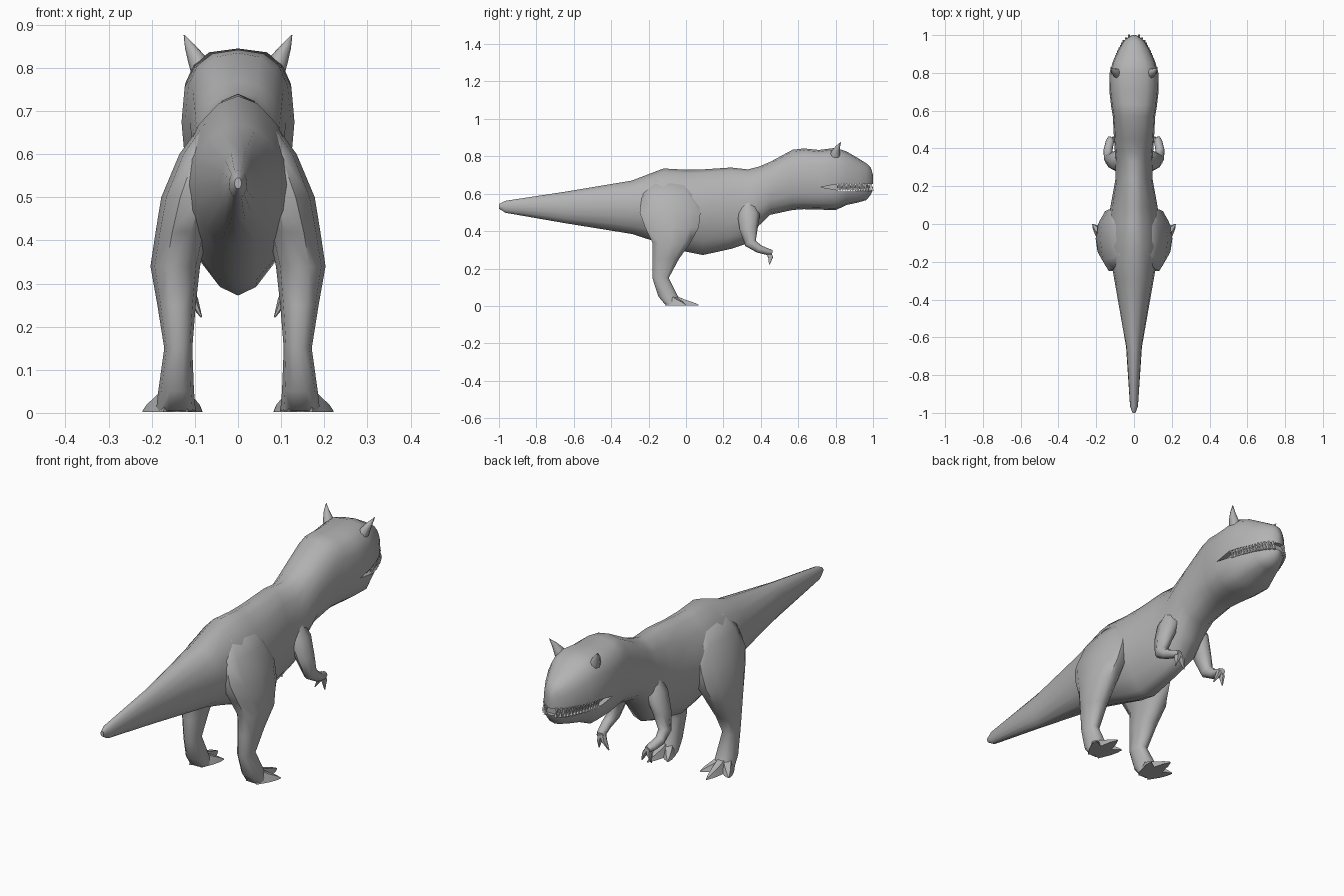
import bpy, bmesh, math
from mathutils import Vector

if "Cube" in bpy.data.objects:
    bpy.data.objects.remove(bpy.data.objects["Cube"])


def material(name, v):
    m = bpy.data.materials.new(name)
    m.diffuse_color = (v, v, v, 1)
    m.use_nodes = True
    m.node_tree.nodes["Principled BSDF"].inputs["Base Color"].default_value = m.diffuse_color
    return m


GREY = material("grey_skin", 0.45)
WHITE = material("tooth_white", 0.9)


def make(name, bm, mat=GREY, smooth=55, mirror=False):
    bmesh.ops.recalc_face_normals(bm, faces=bm.faces)
    me = bpy.data.meshes.new(name)
    bm.to_mesh(me)
    bm.free()
    ob = bpy.data.objects.new(name, me)
    bpy.context.collection.objects.link(ob)
    me.materials.append(mat)
    bpy.context.view_layer.objects.active = ob
    ob.select_set(True)
    if smooth:
        bpy.ops.object.shade_smooth_by_angle(angle=math.radians(smooth))
    ob.select_set(False)
    if mirror:
        ob.modifiers.new("mirror", 'MIRROR').use_mirror_merge = False
    return ob


def skin(bm, rings):
    """Bridge closed rings of points and cap both ends."""
    vs = [[bm.verts.new(p) for p in r] for r in rings]
    n = len(vs[0])
    for a, b in zip(vs, vs[1:]):
        for i in range(n):
            j = (i + 1) % n
            bm.faces.new((a[i], a[j], b[j], b[i]))
    bm.faces.new(vs[0])
    bm.faces.new(vs[-1])


def oval(n, power):
    """Unit superellipse points."""
    pts = []
    for i in range(n):
        a = 2 * math.pi * i / n
        c, s = math.cos(a), math.sin(a)
        pts.append((math.copysign(abs(c) ** (2 / power), c),
                    math.copysign(abs(s) ** (2 / power), s)))
    return pts


def tube(bm, path, n=8):
    """Sweep an oval along points (x, y, z, side radius, other radius)."""
    rings = []
    for k, (x, y, z, ra, rb) in enumerate(path):
        a, b = path[max(k - 1, 0)], path[min(k + 1, len(path) - 1)]
        d = (Vector(b[:3]) - Vector(a[:3])).normalized()
        side = Vector((1, 0, 0))
        side = (side - d * side.dot(d)).normalized()
        up = d.cross(side)
        rings.append([Vector((x, y, z)) + side * u * ra + up * v * rb for u, v in oval(n, 2)])
    skin(bm, rings)


# Tail, trunk, neck and head: y, top, bottom, half width, squareness
BODY = [(-1.0, .545, .52, .008, 2), (-.965, .562, .498, .021, 2), (-.65, .61, .443, .042, 2),
        (-.29, .67, .385, .105, 2), (-.12, .735, .33, .135, 1.75), (0, .728, .29, .135, 1.7),
        (.09, .73, .272, .125, 1.75), (.24, .74, .305, .098, 2), (.33, .73, .335, .098, 2.1),
        (.39, .745, .43, .102, 2.2), (.45, .77, .487, .106, 2.3), (.57, .835, .513, .112, 2.5),
        (.63, .842, .517, .122, 2.7), (.71, .834, .515, .131, 2.8), (.80, .845, .512, .129, 2.9),
        (.86, .825, .54, .112, 2.7), (.92, .79, .553, .085, 2.5), (.965, .762, .566, .058, 2.5),
        (.988, .74, .595, .032, 2.4), (1.0, .70, .62, .01, 2)]
bm = bmesh.new()
skin(bm, [[(w * u, y, (t + b) / 2 + (t - b) / 2 * v) for u, v in oval(16, p)]
          for y, t, b, w, p in BODY])
body = make("body", bm)

# Mouth slot
bm = bmesh.new()
slot = [(.72, .635), (.81, .652), (1.1, .65), (1.1, .618), (.81, .62)]
skin(bm, [[(x, y, z) for y, z in slot] for x in (-.3, .3)])
cutter = make("mouth_cutter", bm, smooth=0)
cutter.hide_render = True
cutter.hide_viewport = True
cut = body.modifiers.new("mouth", 'BOOLEAN')
cut.object = cutter
cut.operation = 'DIFFERENCE'
cut.solver = 'EXACT'


def half_width(y):
    for a, b in zip(BODY, BODY[1:]):
        if a[0] <= y <= b[0]:
            return a[3] + (b[3] - a[3]) * (y - a[0]) / (b[0] - a[0])


# Flesh behind the teeth
bm = bmesh.new()
skin(bm, [[(sx * half_width(y) * .8, y, z) for sx, z in
           ((-1, .61), (1, .61), (1, .66), (-1, .66))] for y in (.7, .8, .86, .92, .965, .98)])
make("mouth_lining", bm, smooth=0)

# Interlocking teeth along both jaws
bm = bmesh.new()
for i in range(14):
    y = .81 + i * .0138
    x = half_width(y) * .92
    for root, tip, shift in ((.655, .624, 0), (.615, .645, .007)):
        base = [bm.verts.new((x + dx, y + shift + dy, root)) for dx, dy in
                ((-.006, -.006), (.005, -.006), (.005, .006), (-.006, .006))]
        point = bm.verts.new((x, y + shift, tip))
        bm.faces.new(base)
        for k in range(4):
            bm.faces.new((base[k], base[(k + 1) % 4], point))
make("teeth", bm, WHITE, 0, True)

# Brow horns
bm = bmesh.new()
tube(bm, [(.082, .795, .785, .025, .03), (.096, .80, .82, .021, .024),
          (.112, .812, .85, .012, .012), (.125, .828, .876, .001, .001)])
make("horns", bm, mirror=True)

# Legs: height, inner x, outer x, back y, front y
LEG = [(.67, .0, .085, -.20, .02), (.6, .02, .136, -.24, .06), (.5, .04, .178, -.255, .085),
       (.42, .07, .191, -.225, .075), (.34, .088, .203, -.185, .03), (.25, .098, .187, -.183, -.035),
       (.15, .106, .171, -.182, -.09), (.05, .102, .185, -.15, -.04), (.004, .098, .19, -.11, -.03)]
bm = bmesh.new()
skin(bm, [[((a + b) / 2 + (b - a) / 2 * u, (c + d) / 2 + (d - c) / 2 * v, z)
           for u, v in oval(10, 2.3)] for z, a, b, c, d in LEG])
make("legs", bm, mirror=True)

# Toes: flat-bottomed wedges spreading from the ankle
bm = bmesh.new()
for tx, ty in ((.22, .0), (.152, .068), (.084, .015)):
    ankle = Vector((.146, -.09, 0))
    d = Vector((tx, ty, 0)) - ankle
    side = d.normalized().cross(Vector((0, 0, 1)))
    rings = []
    for t, w, h in ((0, .035, .07), (.5, .027, .036), (.8, .016, .02), (1, .002, .006)):
        c = ankle + d * t
        rings.append([c - side * w + Vector((0, 0, .002)), c + side * w + Vector((0, 0, .002)),
                      c + side * w * .5 + Vector((0, 0, h)), c - side * w * .5 + Vector((0, 0, h))])
    skin(bm, rings)
make("toes", bm, smooth=35, mirror=True)

# Arms with two drooping claws
bm = bmesh.new()
tube(bm, [(.06, .335, .56, .03, .03), (.085, .335, .49, .04, .06), (.112, .335, .41, .034, .048),
          (.132, .345, .335, .027, .032), (.138, .39, .305, .024, .022), (.128, .435, .29, .022, .018),
          (.122, .458, .285, .016, .014)])
for tip in (.085, .135):
    tube(bm, [(.122, .44, .292, .015, .017), ((.122 + tip) / 2, .452, .26, .012, .014),
              (tip, .446, .222, .002, .003)], 6)
make("arms", bm, mirror=True)
